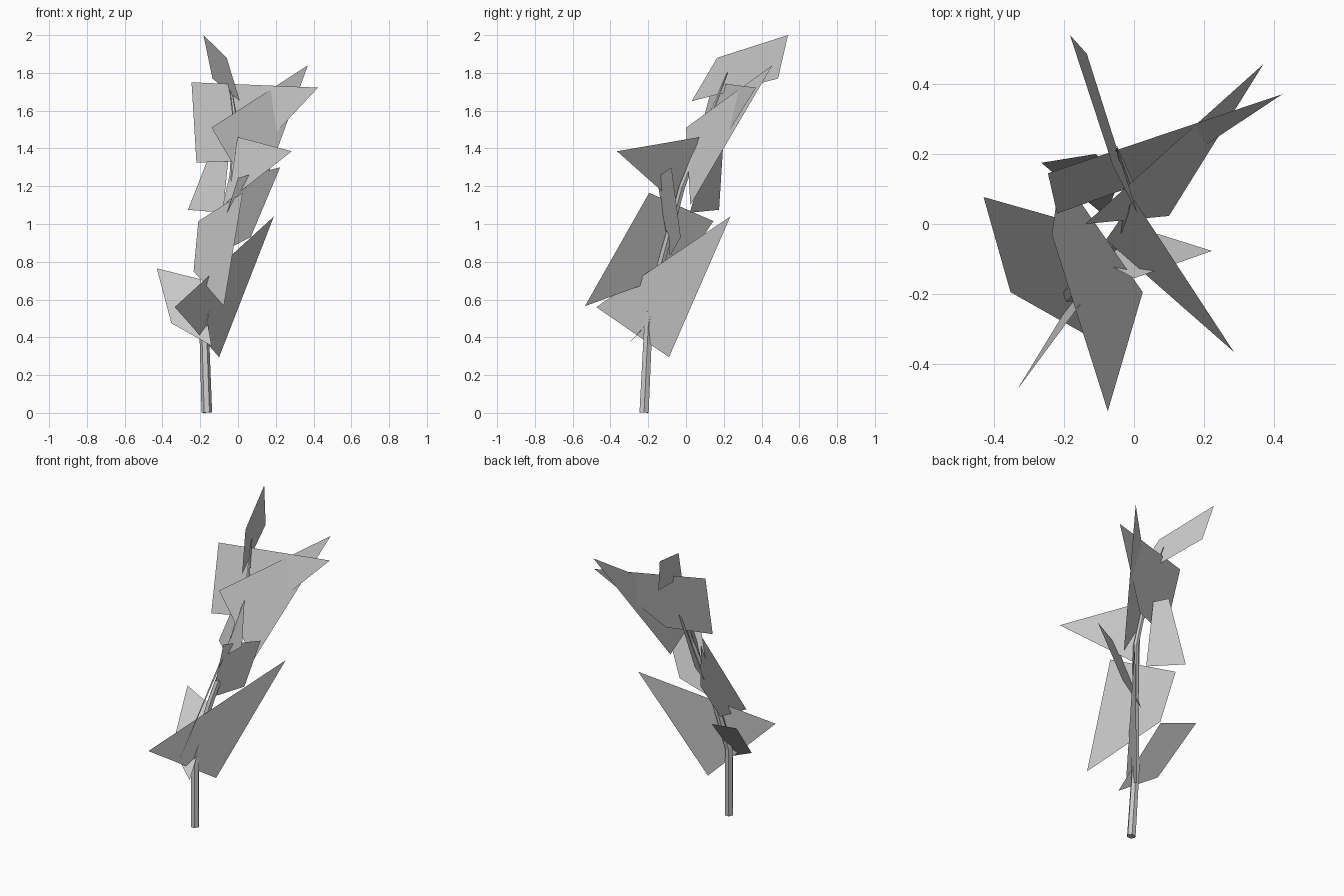
import bpy
import bmesh
from math import cos, sin, tau
from mathutils import Vector

default_cube = bpy.data.objects.get("Cube")
if default_cube:
    bpy.data.objects.remove(default_cube, do_unlink=True)

# One flat colour for the whole plant
grey = bpy.data.materials.new("pale_grey")
grey.use_nodes = True
grey.diffuse_color = (0.6, 0.6, 0.6, 1)
for node in grey.node_tree.nodes:
    if node.type == "BSDF_PRINCIPLED":
        node.inputs["Base Color"].default_value = grey.diffuse_color
        node.inputs["Roughness"].default_value = 0.9


def finish(name, mesh_builder):
    """Turn a bmesh into a named, flat shaded object in the scene."""
    mesh = bpy.data.meshes.new(name)
    mesh_builder.to_mesh(mesh)
    mesh_builder.free()
    mesh.materials.append(grey)
    part = bpy.data.objects.new(name, mesh)
    bpy.context.scene.collection.objects.link(part)
    return part


def leaf(name, *corners):
    """A thin, single sided flat blade through the given corners."""
    builder = bmesh.new()
    builder.faces.new([builder.verts.new(corner) for corner in corners])
    return finish(name, builder)


def stem(name, path, radii, sides):
    """A tapering faceted tube whose rings stand square to the path."""
    builder = bmesh.new()
    points = [Vector(point) for point in path]
    rings = []
    last = len(points) - 1
    for index, (centre, radius) in enumerate(zip(points, radii)):
        before = points[max(index - 1, 0)]
        after = points[min(index + 1, last)]
        along = (after - before).normalized()
        across = along.cross(Vector((0, 1, 0))).normalized()
        other = along.cross(across)
        ring = []
        for side in range(sides):
            angle = tau * side / sides
            offset = across * cos(angle) + other * sin(angle)
            ring.append(builder.verts.new(centre + offset * radius))
        rings.append(ring)
    # Walls between neighbouring rings
    for lower, upper in zip(rings, rings[1:]):
        for side in range(sides):
            following = (side + 1) % sides
            builder.faces.new((lower[side], lower[following],
                               upper[following], upper[side]))
    # End caps
    builder.faces.new(rings[0])
    builder.faces.new(rings[-1])
    bmesh.ops.recalc_face_normals(builder, faces=builder.faces)
    return finish(name, builder)


# Leaning stem, thick at the foot and pointed at the tip
stem("stem",
     path=[(-.165, -.222, .002), (-.18, -.2, .46), (-.12, -.13, .8),
           (-.03, -.02, 1.2), (-.015, .12, 1.55), (-.05, .22, 1.8)],
     radii=[.028, .025, .022, .018, .013, .003],
     sides=6)

# Low leaves
leaf("low_left_leaf",
     (-.1, -.09, .295), (.19, .235, 1.04), (-.335, -.475, .56))
leaf("low_right_leaf",
     (-.43, .077, .765), (-.353, -.195, .475),
     (-.14, -.315, .355), (-.2, .012, .708))

# Middle leaves
leaf("middle_front_leaf",
     (-.075, -.535, .565), (.025, -.195, 1.165),
     (-.21, .145, 1.015), (-.235, -.03, .75))
leaf("middle_left_leaf",
     (.223, -.077, 1.3), (0, -.155, 1.245),
     (-.13, -.085, .83), (.067, -.028, .93))
leaf("middle_back_leaf",
     (-.265, .175, 1.075), (-.11, .2, 1.47),
     (-.04, .135, 1.45), (-.08, .02, 1.06))
leaf("reaching_front_leaf",
     (.285, -.365, 1.385), (0, .07, 1.46), (-.08, -.045, 1.1))

# Upper leaves
leaf("upper_pointed_leaf",
     (.1, .023, 1.1), (.37, .457, 1.84), (-.14, 0, 1.51))
leaf("upper_broad_leaf",
     (-.246, .145, 1.75), (-.22, .03, 1.325),
     (.06, .13, 1.335), (.424, .371, 1.722))
leaf("top_leaf",
     (-.183, .54, 2), (-.06, .165, 1.88),
     (.01, .03, 1.65), (-.135, .487, 1.77))
